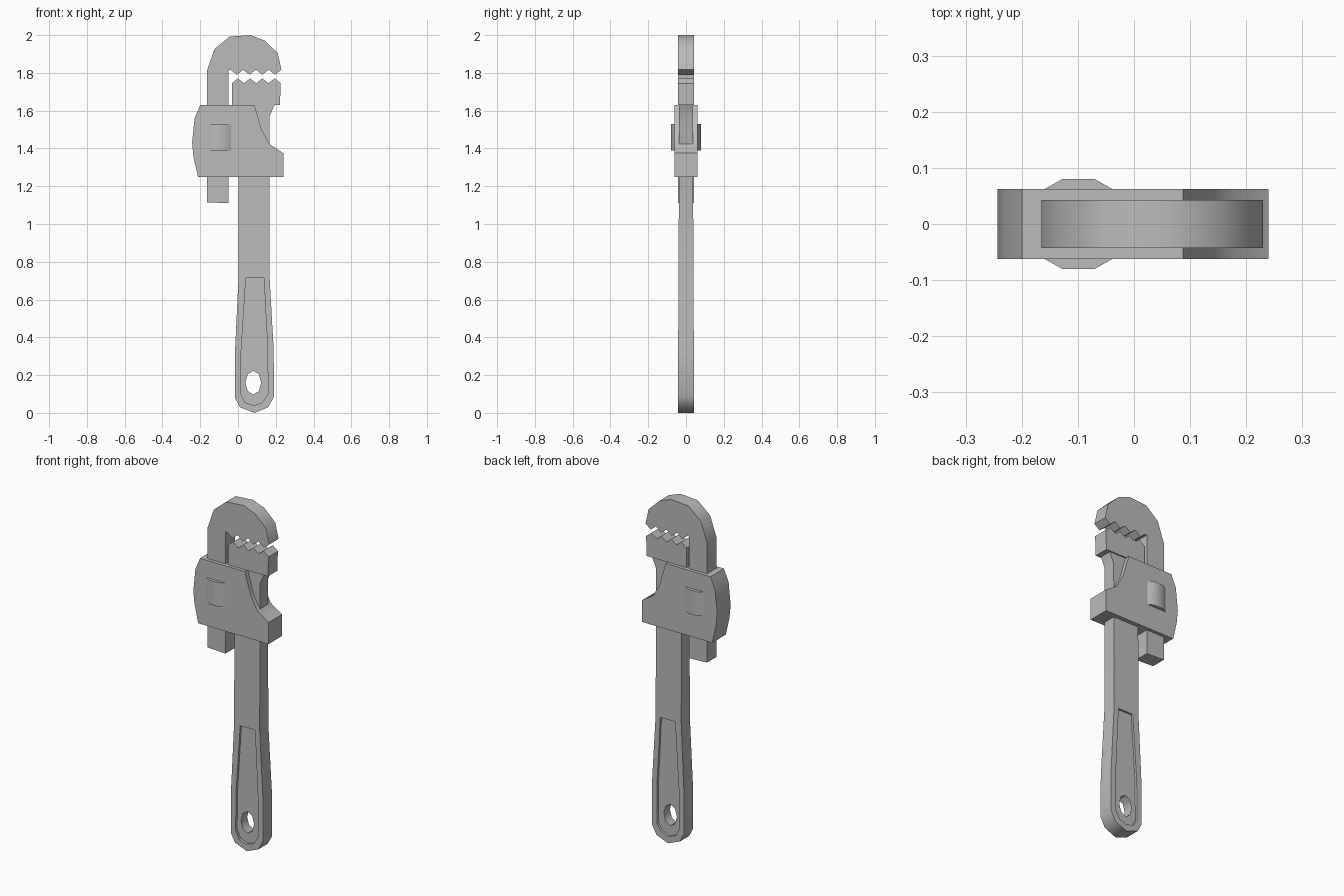
import bpy, bmesh, math

cube = bpy.data.objects.get("Cube")
if cube:
    bpy.data.objects.remove(cube, do_unlink=True)

steel = bpy.data.materials.new("grey_steel")
steel.use_nodes = True
GREY = (0.5, 0.5, 0.5, 1)
steel.diffuse_color = GREY
steel.node_tree.nodes["Principled BSDF"].inputs["Base Color"].default_value = GREY


def prism(name, outline, half, offset=0.0):
    """Extrude an x-z outline along y; half is a thickness or a function of z."""
    depth = half if callable(half) else (lambda z: half)
    bm = bmesh.new()
    front = [bm.verts.new((x, offset - depth(z), z)) for x, z in outline]
    back = [bm.verts.new((x, offset + depth(z), z)) for x, z in outline]
    bm.faces.new(front)
    bm.faces.new(back[::-1])
    n = len(outline)
    for i in range(n):
        j = (i + 1) % n
        bm.faces.new((front[j], front[i], back[i], back[j]))
    bmesh.ops.recalc_face_normals(bm, faces=bm.faces)
    mesh = bpy.data.meshes.new(name)
    bm.to_mesh(mesh)
    bm.free()
    mesh.materials.append(steel)
    obj = bpy.data.objects.new(name, mesh)
    bpy.context.collection.objects.link(obj)
    return obj


def select(obj):
    bpy.ops.object.select_all(action='DESELECT')
    obj.select_set(True)
    bpy.context.view_layer.objects.active = obj


def cut(obj, cutter):
    cutter.hide_render = True
    mod = obj.modifiers.new("cut", 'BOOLEAN')
    mod.operation = 'DIFFERENCE'
    mod.solver = 'EXACT'
    mod.object = cutter
    select(obj)
    bpy.ops.object.modifier_apply(modifier=mod.name)
    bpy.data.objects.remove(cutter, do_unlink=True)


def teeth(x0, x1, valley, peak, count=4):
    """Zigzag points from x0 to x1."""
    step = (x1 - x0) / (2 * count)
    return [(x0 + i * step, peak if i % 2 else valley) for i in range(2 * count + 1)]


# Handle with a slight taper in thickness
def handle_depth(z):
    return 0.043 - 0.0045 * z


handle = prism("handle", [
    (0.087, 0), (0.16, 0.03), (0.19, 0.085), (0.189, 0.33), (0.167, 0.72),
    (0.167, 1.57), (0.195, 1.635), (0.003, 1.635), (0.003, 0.72),
    (-0.016, 0.32), (-0.016, 0.08), (0.01, 0.03)], handle_depth)

# Sunken grip panels on both faces
panel = [(0.085, 0.04), (0.13, 0.055), (0.158, 0.1), (0.157, 0.33),
         (0.137, 0.715), (0.042, 0.715), (0.017, 0.33), (0.014, 0.1), (0.038, 0.055)]
for side in (-1, 1):
    cut(handle, prism("panel_cutter", panel, 0.02, side * 0.048))

# Hanging hole
hole = [(0.081 + 0.042 * math.cos(a), 0.16 + 0.063 * math.sin(a))
        for a in (math.tau * i / 8 for i in range(8))]
cut(handle, prism("hole_cutter", hole, 0.1))

# Hook jaw with its long shank
hook = prism("hook_jaw", [
    (-0.165, 1.115), (-0.05, 1.11), (-0.05, 1.815)]
    + teeth(-0.04, 0.23, 1.817, 1.79)
    + [(0.21, 1.905), (0.14, 1.972), (0.065, 2.0), (-0.045, 1.992),
       (-0.125, 1.925), (-0.165, 1.81)], 0.043)

# Lower toothed jaw
lower = prism("lower_jaw", [(0.222, 1.63), (-0.033, 1.63)]
              + teeth(-0.033, 0.226, 1.745, 1.771), 0.043)

# Housing around shank and handle
housing = prism("housing", [
    (-0.2, 1.63), (-0.23, 1.56), (-0.243, 1.43), (-0.236, 1.355), (-0.212, 1.25),
    (0.24, 1.25), (0.24, 1.375), (0.168, 1.422), (0.125, 1.5), (0.105, 1.57),
    (0.087, 1.63)], 0.062)

# Adjusting nut, bulging through both faces of the housing
nut = prism("adjusting_nut", [(-0.16, -0.062), (-0.128, -0.08), (-0.07, -0.08),
                              (-0.038, -0.062), (-0.038, 0.062), (-0.07, 0.08),
                              (-0.128, 0.08), (-0.16, 0.062)], 0.07)
for v in nut.data.vertices:
    x, y, z = v.co
    v.co = (x, z, 1.46 - y)

for part in (handle, hook, lower, housing, nut):
    bm = bmesh.new()
    bm.from_mesh(part.data)
    bmesh.ops.recalc_face_normals(bm, faces=bm.faces)
    bm.to_mesh(part.data)
    bm.free()
    select(part)
    bpy.ops.object.shade_smooth_by_angle(angle=math.radians(44))
